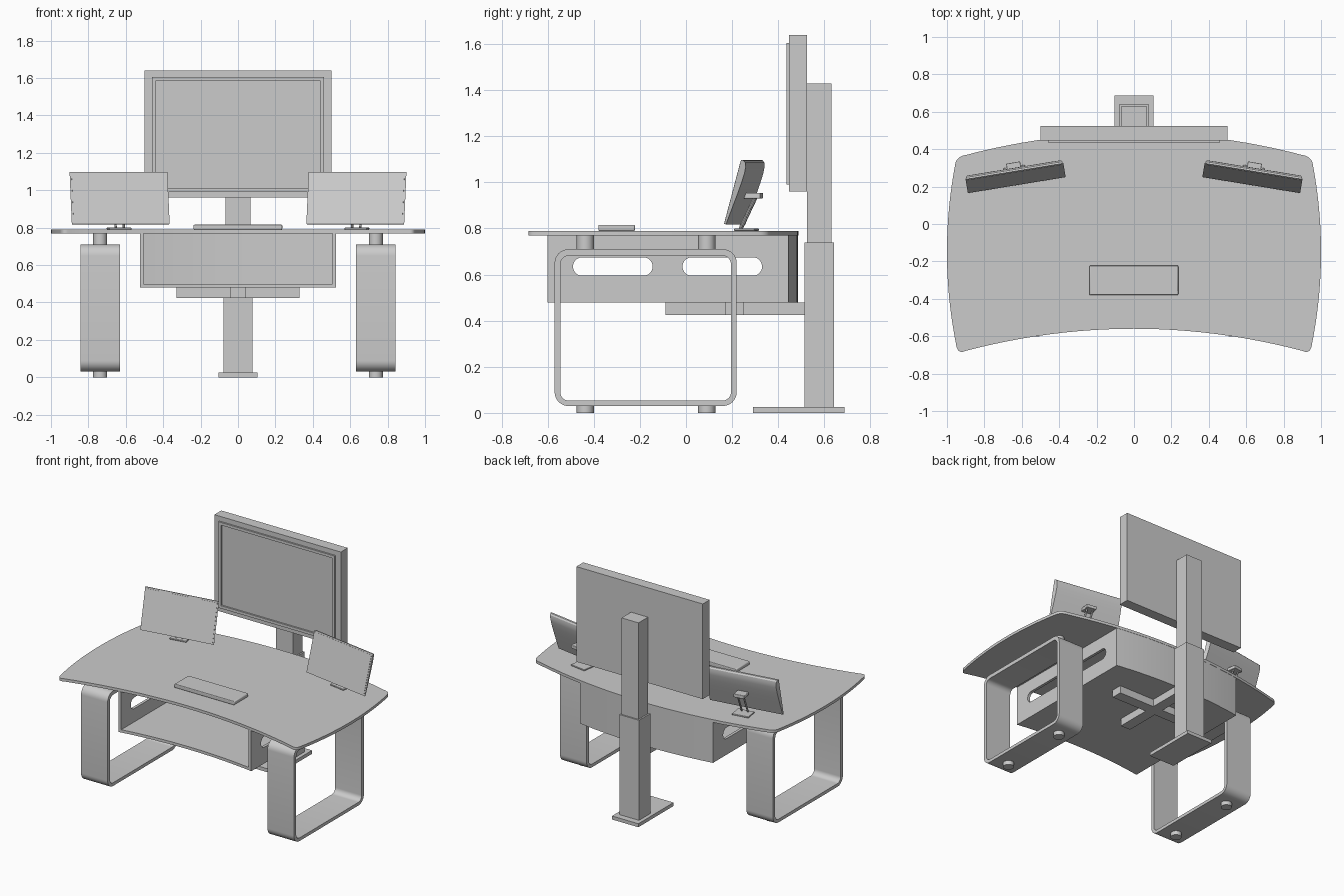
import bpy, bmesh
from math import sin, cos, pi, radians
from mathutils import Matrix, Vector

if "Cube" in bpy.data.objects:
    bpy.data.objects.remove(bpy.data.objects["Cube"])

# profile plane -> world coordinates; w is the extrusion axis
AXES = {'x': lambda u, v, w: (w, u, v),
        'y': lambda u, v, w: (u, w, v),
        'z': lambda u, v, w: (u, v, w)}


def finish(name, bm, mirror=False, bevel=0, mat=None):
    if mat:
        bm.transform(mat)
    bmesh.ops.recalc_face_normals(bm, faces=bm.faces[:])
    me = bpy.data.meshes.new(name)
    bm.to_mesh(me)
    bm.free()
    ob = bpy.data.objects.new(name, me)
    bpy.context.collection.objects.link(ob)
    bpy.ops.object.select_all(action='DESELECT')
    ob.select_set(True)
    bpy.context.view_layer.objects.active = ob
    bpy.ops.object.shade_smooth_by_angle(angle=radians(30))
    if bevel:
        m = ob.modifiers.new("bevel", 'BEVEL')
        m.width, m.segments = bevel, 3
    if mirror:
        m = ob.modifiers.new("mirror", 'MIRROR')
        m.use_mirror_merge = False
    return ob


def solid(loops, axis, lo, hi):
    """Extrude an outline (with optional hole loops) along an axis."""
    bm = bmesh.new()
    f = AXES[axis]
    caps = [[], []]
    for loop in loops:
        for cap, w in zip(caps, (lo, hi)):
            cap.append([bm.verts.new(f(u, v, w)) for u, v in loop])
    for cap in caps:
        edges = [bm.edges.new((r[i - 1], r[i])) for r in cap for i in range(len(r))]
        bmesh.ops.triangle_fill(bm, edges=edges, use_beauty=True)
    for a, b in zip(*caps):
        for i in range(len(a)):
            bm.faces.new((a[i - 1], a[i], b[i], b[i - 1]))
    return bm


def prism(name, loops, axis, lo, hi, **kw):
    return finish(name, solid(loops, axis, lo, hi), **kw)


def rect(u0, u1, v0, v1):
    return [(u0, v0), (u1, v0), (u1, v1), (u0, v1)]


def box(name, x0, x1, y0, y1, z0, z1, **kw):
    return prism(name, [rect(x0, x1, y0, y1)], 'z', z0, z1, **kw)


def round_rect(u0, u1, v0, v1, r, n=8):
    pts = []
    for k, (cu, cv) in enumerate(((u1 - r, v1 - r), (u0 + r, v1 - r),
                                  (u0 + r, v0 + r), (u1 - r, v0 + r))):
        for i in range(n + 1):
            a = (k + i / n) * pi / 2
            p = (cu + r * cos(a), cv + r * sin(a))
            if not pts or (Vector(p) - Vector(pts[-1])).length > 1e-5:
                pts.append(p)
    return pts


def circle(u, v, r, n=32):
    return [(u + r * cos(2 * pi * i / n), v + r * sin(2 * pi * i / n)) for i in range(n)]


def rod(name, p, q, r, **kw):
    p, q = Vector(p), Vector(q)
    bm = solid([circle(0, 0, r, 12)], 'z', 0, (q - p).length)
    bm.transform(Matrix.Translation(p) @ (q - p).to_track_quat('Z', 'Y').to_matrix().to_4x4())
    return finish(name, bm, **kw)


# curved plan lines shared by the desk top and the case
def front(x): return -0.56 - 0.146 * x * x
def back(x): return 0.487 - 0.146 * x * x
def side(y): return 1 - 0.2 * (y + 0.15) ** 2


def span(a, b, n=24):
    return [a + (b - a) * i / n for i in range(n + 1)]


def corner(a, c, b, n=8):
    a, b, c = Vector(a), Vector(b), Vector(c)
    return [tuple(a * (1 - t) ** 2 + c * 2 * t * (1 - t) + b * t * t)
            for t in (i / n for i in range(1, n))]


# desk top
right = corner((0.9, front(0.9)), (0.945, -0.70), (side(-0.64), -0.64))
right += [(side(y), y) for y in span(-0.64, 0.325)]
right += corner((side(0.325), 0.325), (0.945, 0.362), (0.9, back(0.9)))
outline = [(x, front(x)) for x in span(-0.9, 0.9)] + right
outline += [(x, back(x)) for x in span(0.9, -0.9)]
outline += [(-x, y) for x, y in reversed(right)]
prism("desk_top", [outline], 'z', 0.77, 0.79)

# open-fronted case under the top
W, T = 0.525, 0.02
xs = span(-W, W)
rear = [(x, back(x) - 0.002) for x in reversed(xs)]
prism("case_floor", [[(x, front(x)) for x in xs] + rear], 'z', 0.48, 0.50)
prism("case_back", [[(x, back(x) - T) for x in xs] + rear], 'z', 0.50, 0.77)
slots = [round_rect(a, b, 0.595, 0.675, 0.0399) for a, b in ((-0.49, -0.145), (-0.015, 0.33))]
prism("case_side", [rect(front(W), back(W) - T, 0.50, 0.77)] + slots, 'x', W - T, W, mirror=True)

# loop legs with round feet and spacers
prism("loop_leg", [round_rect(-0.57, 0.22, 0.03, 0.71, 0.06),
                   round_rect(-0.545, 0.195, 0.053, 0.682, 0.037)], 'x', 0.632, 0.842, mirror=True)
for y in (-0.437, 0.09):
    prism("foot", [circle(0.737, y, 0.037)], 'z', 0, 0.03, mirror=True)
    prism("leg_spacer", [circle(0.737, y, 0.037)], 'z', 0.71, 0.77, mirror=True)

# telescopic column, base plate and cross-shaped bracket
box("column_base", -0.104, 0.104, 0.29, 0.687, 0, 0.025)
box("column_lower", -0.078, 0.078, 0.515, 0.642, 0.025, 0.74)
box("column_upper", -0.067, 0.067, 0.525, 0.632, 0.74, 1.43)
a, b = 0.04, 0.33
prism("cross_bracket", [[(-a, 0.515), (-a, 0.25), (-b, 0.25), (-b, 0.17), (-a, 0.17), (-a, -0.09),
                         (a, -0.09), (a, 0.17), (b, 0.17), (b, 0.25), (a, 0.25), (a, 0.515)]],
      'z', 0.425, 0.48)

# large screen with raised bezel
box("large_screen_body", -0.5, 0.5, 0.447, 0.525, 0.96, 1.64)
prism("large_screen_bezel", [rect(-0.46, 0.46, 0.99, 1.605), rect(-0.44, 0.44, 1.01, 1.585)],
      'y', 0.435, 0.447)

# keyboard
box("keyboard", -0.239, 0.237, -0.38, -0.222, 0.79, 0.816, bevel=0.006)

# small tilted screens: curved back tapering towards the bottom
YAW = Matrix.Translation((0.627, 0.208, 0)) @ Matrix.Rotation(radians(-9.3), 4, 'Z')
TILT = YAW @ Matrix.Translation((0, 0, 0.82)) @ Matrix.Rotation(radians(-15), 4, 'X')
profile = [(0, 0), (0, 0.288), (0.010, 0.288), (0.020, 0.280), (0.026, 0.262), (0.028, 0.235),
           (0.026, 0.19), (0.022, 0.14), (0.017, 0.09), (0.012, 0.04), (0.008, 0)]
bm = solid([profile], 'x', -0.265, 0.265)
for v in bm.verts:
    v.co.x *= 1 - 1.6 * v.co.y
finish("small_screen", bm, mirror=True, mat=TILT)
box("small_screen_panel", -0.255, 0.255, -0.002, 0.002, 0.010, 0.278, mirror=True, mat=TILT)

# small screen stands: base plate, twin struts, rear mount
box("stand_base", -0.06, 0.06, 0.01, 0.10, 0.79, 0.80, mirror=True, mat=YAW, bevel=0.003)
for x in (-0.022, 0.022):
    rod("stand_strut", (x, 0.03, 0.80), (x, 0.098, 0.942), 0.006, mirror=True, mat=YAW)
box("stand_mount", -0.038, 0.038, 0.04, 0.122, 0.93, 0.955, mirror=True, mat=YAW, bevel=0.004)
